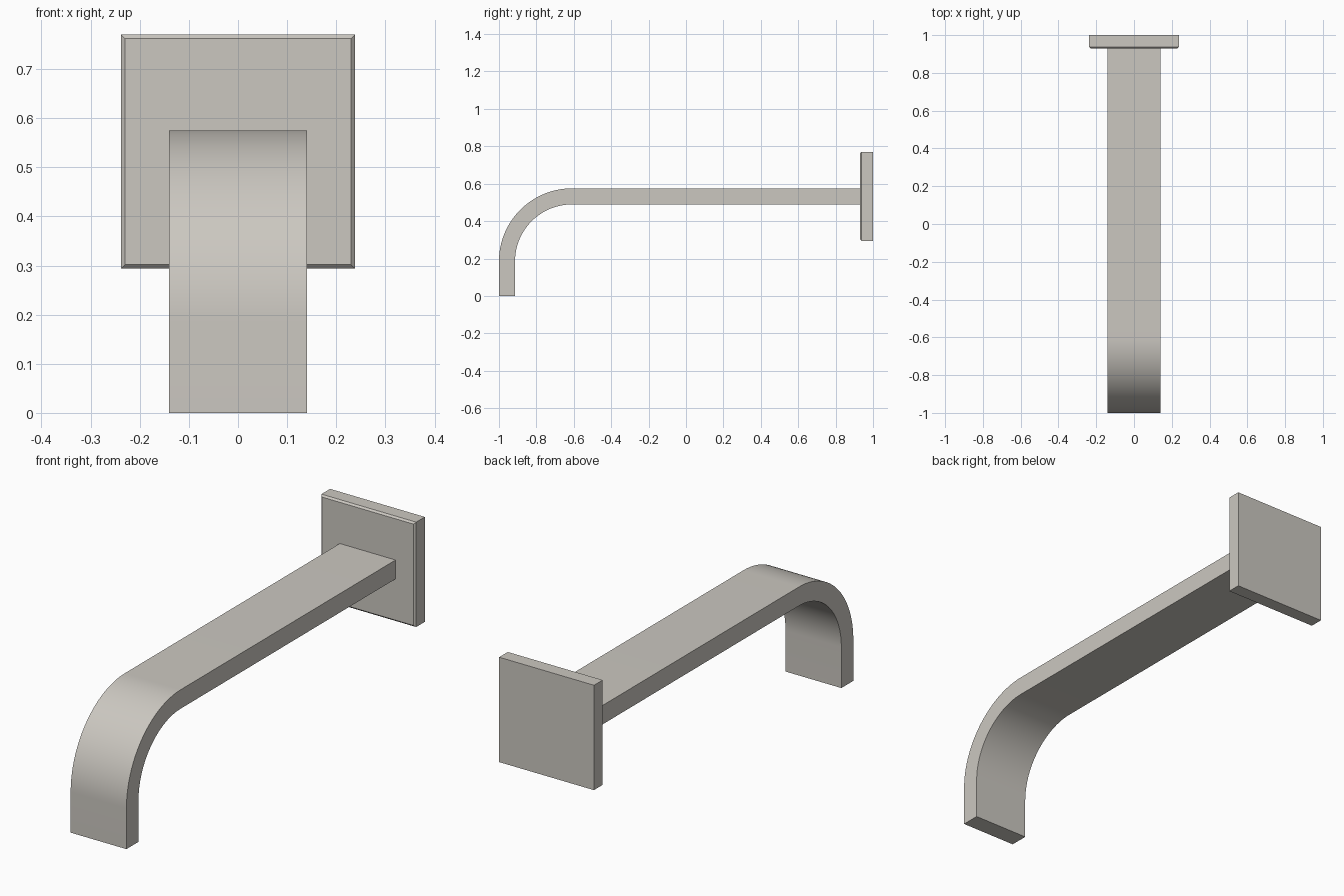
import bpy, bmesh, math

cube = bpy.data.objects.get("Cube")
if cube:
    bpy.data.objects.remove(cube, do_unlink=True)

metal = bpy.data.materials.new("warm_grey_metal")
metal.use_nodes = True
colour = (0.60, 0.575, 0.53, 1)
metal.diffuse_color = colour
metal.node_tree.nodes["Principled BSDF"].inputs["Base Color"].default_value = colour


def add_object(name, bm):
    bmesh.ops.recalc_face_normals(bm, faces=bm.faces)
    mesh = bpy.data.meshes.new(name)
    bm.to_mesh(mesh)
    bm.free()
    mesh.materials.append(metal)
    obj = bpy.data.objects.new(name, mesh)
    bpy.context.collection.objects.link(obj)
    return obj


# Spout: side profile with a quarter bend, extruded across its width
HALF_WIDTH, THICK, TOP, RADIUS = 0.14, 0.086, 0.575, 0.39
CY, CZ, STEPS = -1 + RADIUS, TOP - RADIUS, 32
WALL_END = 0.935


def bend(radius):
    angles = [math.pi - i / STEPS * math.pi / 2 for i in range(STEPS + 1)]
    return [(CY + radius * math.cos(a), CZ + radius * math.sin(a)) for a in angles]


outer = [(-1, 0)] + bend(RADIUS) + [(WALL_END, TOP)]
inner = [(-1 + THICK, 0)] + bend(RADIUS - THICK) + [(WALL_END, TOP - THICK)]
bm = bmesh.new()
profile = bm.faces.new([bm.verts.new((-HALF_WIDTH, y, z)) for y, z in outer + inner[::-1]])
result = bmesh.ops.extrude_face_region(bm, geom=[profile])
moved = [v for v in result["geom"] if isinstance(v, bmesh.types.BMVert)]
bmesh.ops.translate(bm, verts=moved, vec=(2 * HALF_WIDTH, 0, 0))
spout = add_object("spout", bm)

bpy.ops.object.select_all(action='DESELECT')
spout.select_set(True)
bpy.context.view_layer.objects.active = spout
bpy.ops.object.shade_smooth_by_angle(angle=math.radians(30))

# Wall plate: square slab with chamfered front edges
bm = bmesh.new()
bmesh.ops.create_cube(bm, size=1)
bmesh.ops.scale(bm, verts=bm.verts, vec=(0.476, 0.07, 0.476))
bmesh.ops.translate(bm, verts=bm.verts, vec=(0, 0.965, 0.532))
front_edges = [e for e in bm.edges if all(v.co.y < 0.95 for v in e.verts)]
bmesh.ops.bevel(bm, geom=front_edges, offset=0.008, segments=1, affect='EDGES')
add_object("wall_plate", bm)
